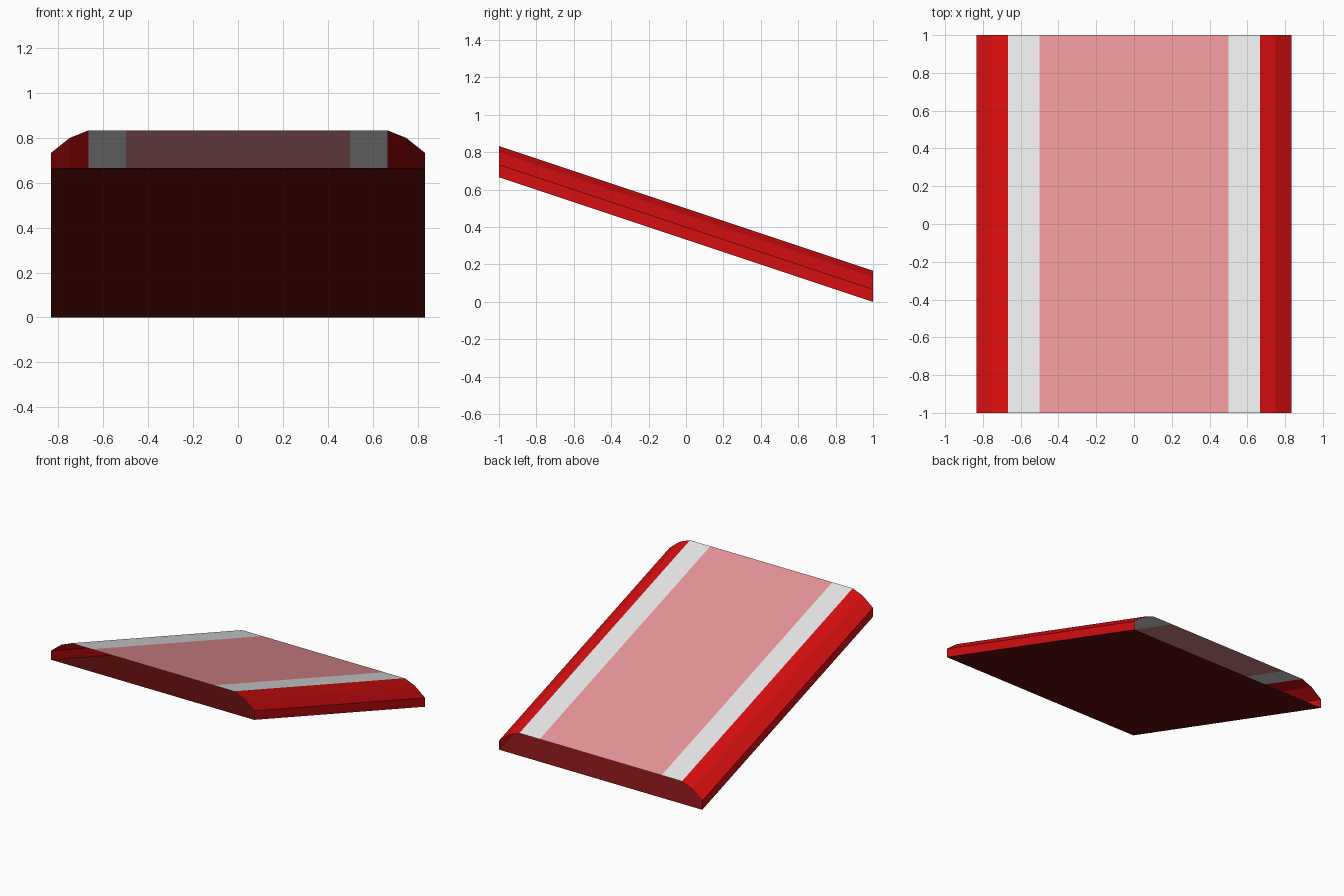
import bpy, bmesh

if "Cube" in bpy.data.objects:
    bpy.data.objects.remove(bpy.data.objects["Cube"])


def lin(c):
    c /= 255
    return c / 12.92 if c <= 0.04045 else ((c + 0.055) / 1.055) ** 2.4


def material(name, rgb):
    m = bpy.data.materials.new(name)
    m.diffuse_color = (*[lin(c) for c in rgb], 1)
    m.use_nodes = True
    m.node_tree.nodes["Principled BSDF"].inputs["Base Color"].default_value = m.diffuse_color
    return m


RED, WHITE, PINK, DARK = range(4)
mats = [material("red", (214, 14, 16)),
        material("white", (232, 232, 232)),
        material("pale pink", (232, 148, 152)),
        material("dark red", (110, 16, 16))]

# Right half of the cross-section (x, height), from the base edge to the pink stripe
half = [(0.8333, 0), (0.8333, 0.0667), (0.75, 0.1333), (0.6667, 0.1667), (0.5, 0.1667)]
profile = half + [(-x, z) for x, z in reversed(half)]
RISE = 0.6667  # front end sits this much higher than the back

# Sloping hollow panel, open at the front and back ends
bm = bmesh.new()
front = [bm.verts.new((x, -1, z + RISE)) for x, z in profile]
back = [bm.verts.new((x, 1, z)) for x, z in profile]
n = len(profile)
for i in range(n):
    j = (i + 1) % n
    f = bm.faces.new((front[i], back[i], back[j], front[j]))
    (xa, za), (xb, zb) = profile[i], profile[j]
    # Colour by position: dark underside, striped flat top, red edges
    if za == zb == 0:
        f.material_index = DARK
    elif za == zb:
        f.material_index = PINK if abs(xa + xb) < 0.01 else WHITE
    else:
        f.material_index = RED

mesh = bpy.data.meshes.new("sloped_panel")
bm.to_mesh(mesh)
bm.free()
for m in mats:
    mesh.materials.append(m)
obj = bpy.data.objects.new("sloped_panel", mesh)
bpy.context.collection.objects.link(obj)
